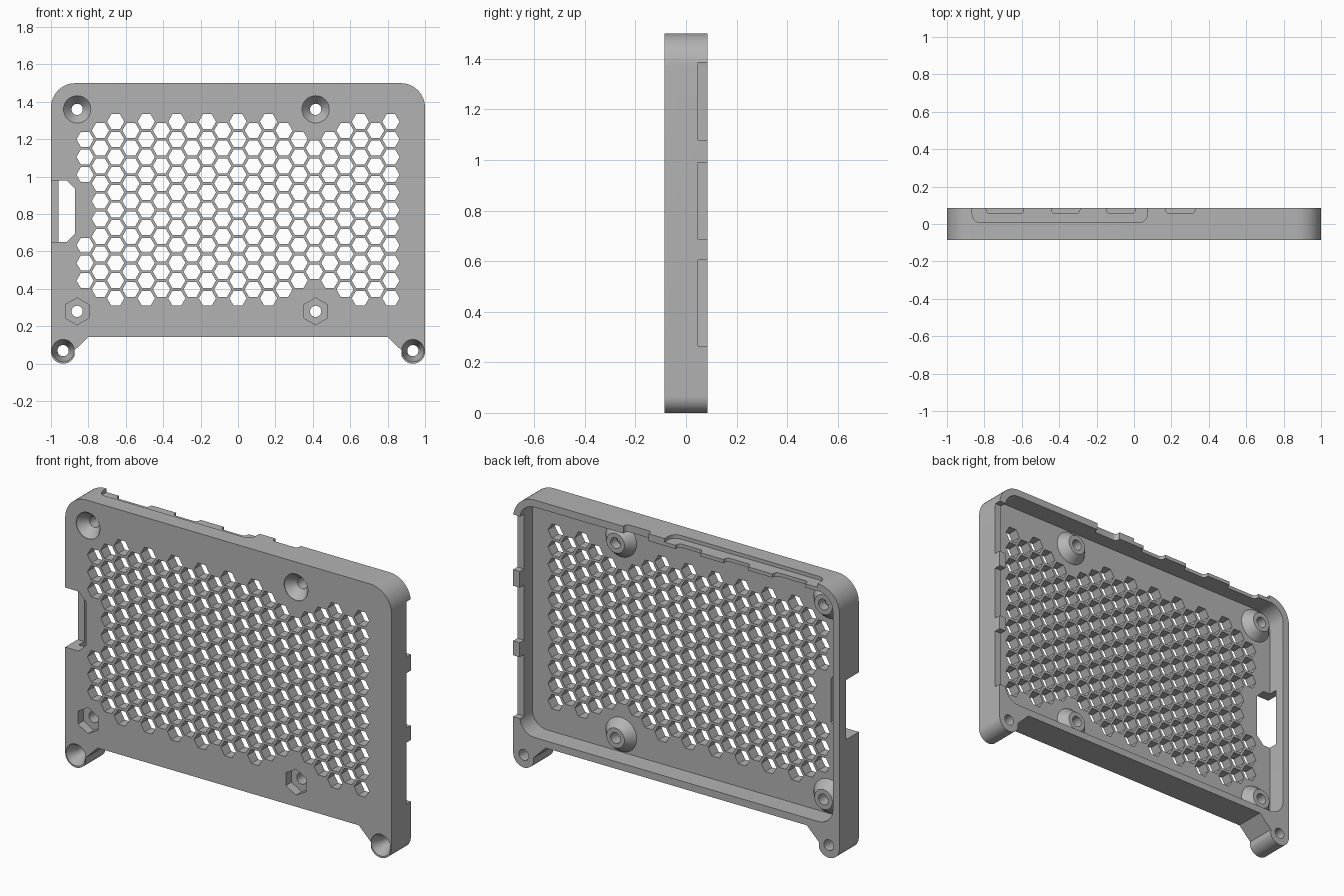
import bpy, bmesh, math
from mathutils import Vector

cube = bpy.data.objects.get("Cube")
if cube:
    bpy.data.objects.remove(cube, do_unlink=True)

FRONT, FLOOR, BACK = -0.085, -0.025, 0.085
OVER = 0.05
WALL = 0.04

grey = bpy.data.materials.new("grey plastic")
grey.use_nodes = True
GREY = (0.45, 0.45, 0.45, 1)
grey.diffuse_color = GREY
grey.node_tree.nodes["Principled BSDF"].inputs["Base Color"].default_value = GREY


def arc(cx, cz, r, start, end, n=12):
    return [(cx + r * math.cos(math.radians(start + (end - start) * i / n)),
             cz + r * math.sin(math.radians(start + (end - start) * i / n)))
            for i in range(n + 1)]


def rounded(x0, x1, z0, z1, r, n=8):
    return (arc(x1 - r, z1 - r, r, 0, 90, n) + arc(x0 + r, z1 - r, r, 90, 180, n)
            + arc(x0 + r, z0 + r, r, 180, 270, n) + arc(x1 - r, z0 + r, r, 270, 360, n))


def ring(cx, cz, r, n, turn=0):
    return [(cx + r * math.cos(turn + math.tau * i / n),
             cz + r * math.sin(turn + math.tau * i / n)) for i in range(n)]


def loft(bm, loops, axis="Y"):
    """Closed solid through matching loops, given as (points, depth)."""
    place = {"Y": lambda a, b, d: (a, d, b), "Z": lambda a, b, d: (a, b, d)}[axis]
    rows = [[bm.verts.new(Vector(place(a, b, d))) for a, b in pts] for pts, d in loops]
    n = len(rows[0])
    for low, high in zip(rows, rows[1:]):
        for i in range(n):
            j = (i + 1) % n
            bm.faces.new((low[i], low[j], high[j], high[i]))
    bm.faces.new(rows[0])
    bm.faces.new(rows[-1])


def make(name, solids):
    bm = bmesh.new()
    for loops, axis in solids:
        loft(bm, loops, axis)
    bmesh.ops.recalc_face_normals(bm, faces=bm.faces)
    mesh = bpy.data.meshes.new(name)
    bm.to_mesh(mesh)
    bm.free()
    mesh.materials.append(grey)
    obj = bpy.data.objects.new(name, mesh)
    bpy.context.collection.objects.link(obj)
    return obj


def combine(target, name, solids, operation="DIFFERENCE"):
    """Boolean the solids into the target, then discard the helper."""
    tool = make(name, solids)
    tool.hide_render = True
    mod = target.modifiers.new(name, "BOOLEAN")
    mod.operation, mod.object, mod.solver = operation, tool, "EXACT"
    bpy.context.view_layer.update()
    result = bpy.data.meshes.new_from_object(
        target.evaluated_get(bpy.context.evaluated_depsgraph_get()))
    target.modifiers.clear()
    target.data = result
    bpy.data.objects.remove(tool, do_unlink=True)


def prism(pts, d0, d1, axis="Y"):
    return ([(pts, d0), (pts, d1)], axis)


# Outer shell with rounded top corners and two screw ears at the bottom
right_half = ([(0.80, 0.144), (0.875, 0.07)] + arc(0.935, 0.065, 0.065, 200, 360, 20)
              + arc(0.87, 1.37, 0.13, 0, 90))
outline = right_half + [(-x, z) for x, z in reversed(right_half)]
case = make("case_shell", [prism(outline, FRONT, BACK)])

# Open cavity at the back
combine(case, "cavity", [prism(rounded(-1 + WALL, 1 - WALL, 0.184, 1.5 - WALL, 0.09),
                               FLOOR, BACK + OVER)])

# Conical screw bosses on the inner floor
top_screws = [(-0.86, 1.36), (0.415, 1.36)]
nut_screws = [(-0.86, 0.28), (0.415, 0.28)]
bosses = top_screws + nut_screws
combine(case, "bosses",
        [([(ring(x, z, 0.095, 32), FLOOR - 0.02), (ring(x, z, 0.095, 32), FLOOR),
           (ring(x, z, 0.055, 32), FLOOR + 0.05)], "Y") for x, z in bosses], "UNION")

# Screw holes: countersunk at the top and ears, hexagonal nut pockets below
holes = []
for x, z in top_screws + [(-0.935, 0.07), (0.935, 0.07)]:
    r = 0.073 if z > 1 else 0.06
    holes.append(([(ring(x, z, r, 32), FRONT - OVER), (ring(x, z, r, 32), FRONT + 0.003),
                   (ring(x, z, 0.03, 32), FRONT + 0.055),
                   (ring(x, z, 0.03, 32), BACK + OVER)], "Y"))
combine(case, "screw_holes", holes)
combine(case, "nut_pockets", [prism(ring(x, z, 0.072, 6, math.pi / 6), FRONT - OVER,
                                    FRONT + 0.05) for x, z in nut_screws])
combine(case, "nut_holes", [prism(ring(x, z, 0.03, 32), FRONT, BACK) for x, z in nut_screws])

# Honeycomb vent, leaving room round the bosses and the side slot
PITCH = 0.0944
cells = []
for col in range(-10, 11):
    odd = col % 2
    for row in range(11 - odd):
        x = col * PITCH * math.sqrt(3) / 2
        z = 1.294 - PITCH * (row + odd / 2)
        near_boss = any(math.hypot(x - a, z - b) < 0.15 for a, b in bosses)
        near_slot = col == -10 and 0.68 < z < 0.95
        if not near_boss and not near_slot:
            cells.append(prism(ring(x, z, 0.046, 6), FRONT - OVER, FLOOR + 0.02))
combine(case, "honeycomb", cells)

# Card slot in the side, with chamfered inner corners
slot = [(-1.1, 0.65), (-0.917, 0.65), (-0.872, 0.695), (-0.872, 0.935),
        (-0.917, 0.98), (-1.1, 0.98)]
combine(case, "card_slot", [prism(slot, FRONT - OVER, 0.025)])

# Port notches in the left wall
combine(case, "side_ports", [prism([(0.94, a), (1.1, a), (1.1, b), (0.94, b)], 0.048, BACK + OVER)
                             for a, b in ((0.265, 0.605), (0.685, 0.99), (1.08, 1.385))])

# Shallow outer recess and port notches in the top wall
combine(case, "top_recess", [prism(rounded(-0.865, 0.072, 0.008, 0.2, 0.045),
                                   1.48, 1.6, "Z")])
combine(case, "top_ports", [prism(rounded(a, b, 0.055, 0.2, 0.02), 1.43, 1.6, "Z")
                            for a, b in ((-0.79, -0.59), (-0.44, -0.29),
                                         (-0.145, 0.005), (0.17, 0.325))])

# Smooth the round parts, keep the edges sharp
bpy.ops.object.select_all(action="DESELECT")
case.select_set(True)
bpy.context.view_layer.objects.active = case
bpy.ops.object.shade_smooth_by_angle(angle=math.radians(30))
